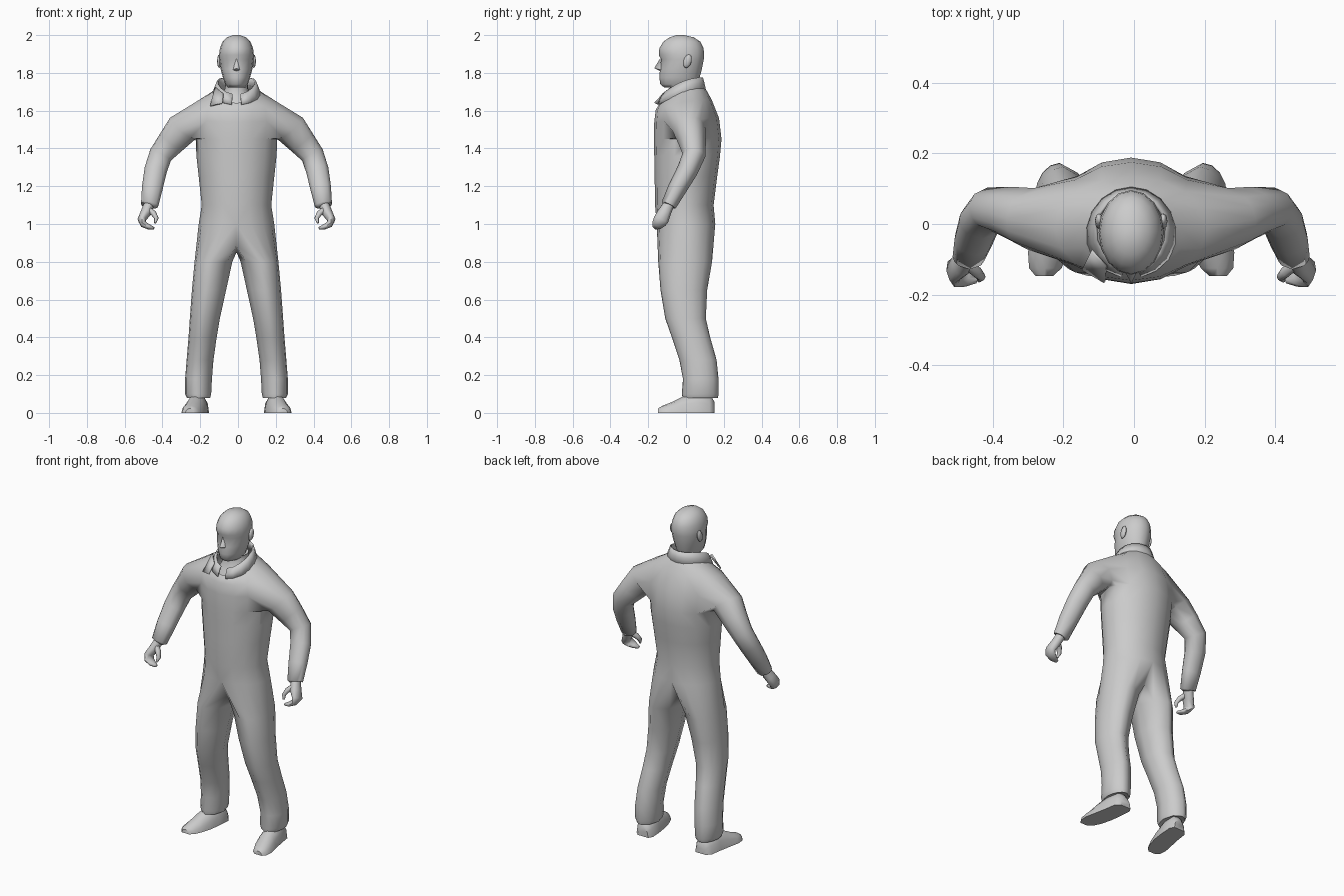
import bpy, bmesh, math
from mathutils import Vector

if "Cube" in bpy.data.objects:
    bpy.data.objects.remove(bpy.data.objects["Cube"])

CX = -0.008  # body centre line
grey = bpy.data.materials.new("plain_grey")
grey.diffuse_color = (0.6, 0.6, 0.6, 1)
grey.use_nodes = True
grey.node_tree.nodes["Principled BSDF"].inputs["Base Color"].default_value = grey.diffuse_color


def finish(name, bm, mirror=True, thickness=0.0, angle=70):
    bmesh.ops.remove_doubles(bm, verts=bm.verts, dist=0.0005)
    bmesh.ops.recalc_face_normals(bm, faces=bm.faces)
    me = bpy.data.meshes.new(name)
    bm.to_mesh(me)
    bm.free()
    me.materials.append(grey)
    ob = bpy.data.objects.new(name, me)
    ob.location.x = CX
    bpy.context.collection.objects.link(ob)
    if mirror:
        m = ob.modifiers.new("mirror", 'MIRROR')
        m.use_clip = True
    if thickness:
        s = ob.modifiers.new("thickness", 'SOLIDIFY')
        s.thickness = thickness
        s.offset = 0
    bpy.ops.object.select_all(action='DESELECT')
    bpy.context.view_layer.objects.active = ob
    ob.select_set(True)
    bpy.ops.object.shade_smooth_by_angle(angle=math.radians(angle))
    return ob


def oval(z, xc, rx, yf, yb, angles, zf=None):
    """Horizontal section; zf lets the front edge sit at another height."""
    pts = []
    for a in angles:
        s, c = math.sin(math.radians(a)), math.cos(math.radians(a))
        if abs(c) < 1e-6:
            c = 0
        dz = 0 if zf is None else (zf - z) * ((1 - s) / 2) ** 2
        pts.append(Vector((xc + rx * c, (yf + yb) / 2 + (yb - yf) / 2 * s, z + dz)))
    return pts


def tilted(centre, direction, ru, rv, angles):
    """Section square to a limb's direction."""
    d = Vector(direction).normalized()
    u = Vector((0, 1, 0)) - d * d.y
    u.normalize()
    v = d.cross(u)
    return [Vector(centre) + u * ru * math.cos(math.radians(a))
            + v * rv * math.sin(math.radians(a)) for a in angles]


def bridge(bm, a, b, closed=True):
    n = len(a)
    for i in range(n if closed else n - 1):
        j = (i + 1) % n
        bm.faces.new((a[i], a[j], b[j], b[i]))


def loft(bm, start, sections, cap=True):
    for sec in sections:
        new = [bm.verts.new(p) for p in sec]
        if start:
            bridge(bm, start, new)
        elif cap:
            bm.faces.new(new)
        start = new
    if cap:
        bm.faces.new(start)
    return start


def limb(bm, start, path, angles, cap=True):
    pts = [Vector(p[:3]) for p in path]
    secs = []
    for i, p in enumerate(path):
        d = pts[min(i + 1, len(pts) - 1)] - pts[max(i - 1, 0)]
        secs.append(tilted(pts[i], d, p[3], p[4], angles))
    return loft(bm, start, secs, cap)


# Overalls: half torso, with leg and sleeve grown from its open edges
HALF = [-90 + 22.5 * i for i in range(9)]
bm = bmesh.new()
torso = [  # z, half width, front y, back y, front z
    (1.00, .200, -.155, .155, 1.00), (1.10, .184, -.164, .146, 1.10),
    (1.25, .200, -.166, .165, 1.25), (1.36, .212, -.168, .180, 1.36),
    (1.45, .216, -.170, .188, 1.45), (1.56, .225, -.168, .175, 1.54),
    (1.66, .215, -.160, .135, 1.605), (1.705, .145, -.148, .110, 1.625),
    (1.735, .105, -.135, .092, 1.640)]
rows = [[bm.verts.new(p) for p in oval(z, 0, rx, yf, yb, HALF, zf)]
        for z, rx, yf, yb, zf in torso]
for r in range(len(rows) - 1):
    for c in range(8):
        if not (r in (4, 5) and 2 <= c < 6):  # leave the armhole open
            bm.faces.new((rows[r][c], rows[r][c + 1], rows[r + 1][c + 1], rows[r + 1][c]))

# Trouser leg
crotch = [bm.verts.new(p) for p in ((0, .09, .885), (0, 0, .85), (0, -.09, .885))]
LEG = HALF + [135, 180, 225]
legs = [  # z, inner x, outer x, front y, back y
    (.80, .022, .222, -.147, .138), (.65, .055, .236, -.135, .112),
    (.50, .088, .247, -.110, .105), (.40, .105, .254, -.075, .128),
    (.28, .122, .264, -.035, .162), (.18, .130, .272, -.016, .172),
    (.10, .134, .272, -.022, .173), (.078, .140, .262, -.018, .168),
    (.085, .155, .245, .0, .15)]
loft(bm, rows[0] + crotch,
     [oval(z, (a + b) / 2, (b - a) / 2, yf, yb, LEG) for z, a, b, yf, yb in legs])

# Sleeve
ARM = [225, 247.5, 270, 292.5, 315, 0, 45, 67.5, 90, 112.5, 135, 180]
armhole = rows[4][2:7] + [rows[5][6]] + rows[6][6:1:-1] + [rows[5][2]]
sleeve = [(.285, .015, 1.505, .088, .088), (.345, .032, 1.435, .074, .074),
          (.402, .042, 1.365, .062, .062), (.428, .008, 1.285, .056, .060),
          (.446, -.045, 1.19, .050, .055), (.460, -.092, 1.10, .041, .046),
          (.462, -.094, 1.095, .028, .030)]
limb(bm, armhole, sleeve, ARM)
finish("overalls", bm)

# Hands: curled mitten and thumb
EIGHT = [45 * i for i in range(8)]
bm = bmesh.new()
limb(bm, None, [(.458, -.085, 1.115, .028, .028), (.480, -.115, 1.06, .036, .028),
                (.502, -.132, 1.022, .040, .022), (.492, -.145, .998, .036, .018),
                (.465, -.152, .985, .026, .014), (.437, -.156, .977, .012, .007)], EIGHT)
finish("hand", bm)
bm = bmesh.new()
limb(bm, None, [(.468, -.112, 1.08, .016, .016), (.438, -.135, 1.055, .017, .015),
                (.424, -.150, 1.03, .013, .012), (.431, -.160, 1.005, .006, .006)], EIGHT)
finish("thumb", bm)

# Shoes: domed sections along the foot with a flat sole
bm = bmesh.new()
secs = []
for x, y, w, h in ((.195, .150, .035, .06), (.200, .125, .055, .10), (.208, .05, .058, .11),
                   (.220, -.02, .060, .085), (.234, -.08, .058, .055),
                   (.243, -.125, .046, .038), (.246, -.147, .025, .024)):
    secs.append([Vector((x + w * math.cos(math.radians(a)), y,
                         h * max(0, math.sin(math.radians(a)))))
                 for a in (-20, 0, 30, 60, 90, 120, 150, 180, 200)])
    secs[-1][0].x -= w * .15
    secs[-1][-1].x += w * .15
loft(bm, None, secs)
finish("shoe", bm, angle=50)

# Head and neck
RING = [-90 + 22.5 * i for i in range(16)]
skull = [(1.58, .105, -.135, .05), (1.66, .085, -.10, .07), (1.715, .062, -.055, .07),
         (1.735, .062, -.065, .07), (1.722, .046, -.115, .045), (1.74, .060, -.136, .06),
         (1.775, .072, -.141, .072), (1.82, .084, -.138, .084), (1.872, .091, -.132, .094),
         (1.895, .092, -.144, .096), (1.93, .088, -.141, .093), (1.965, .074, -.120, .076),
         (1.988, .050, -.088, .042), (2.0, .018, -.05, -.01)]
bm = bmesh.new()
secs = [oval(z, 0, rx, yf, yb, RING) for z, rx, yf, yb in skull]
loft(bm, None, secs)
finish("head", bm, mirror=False)

# Nose
bm = bmesh.new()
v = [bm.verts.new(p) for p in ((0, -.136, 1.878), (0, -.168, 1.825), (0, -.135, 1.808),
                               (.02, -.130, 1.815))]
bm.faces.new((v[0], v[1], v[3]))
bm.faces.new((v[1], v[2], v[3]))
finish("nose", bm)

# Ears
bm = bmesh.new()
bmesh.ops.create_uvsphere(bm, u_segments=8, v_segments=6, radius=1)
for p in bm.verts:
    p.co = Vector((.091 + p.co.x * .012, .008 + p.co.y * .022 + p.co.z * .007,
                   1.862 + p.co.z * .036))
finish("ear", bm)

# Collar: standing strip, open at the throat
bm = bmesh.new()
arc = [-78 + 21 * i for i in range(9)]
bands = [oval(1.70, 0, .128, -.150, .104, arc, 1.63),
         oval(1.745, 0, .112, -.142, .094, arc, 1.655),
         oval(1.775, 0, .100, -.126, .086, arc, 1.685)]
bands = [[bm.verts.new(p) for p in b] for b in bands]
for b in bands:
    b[-1].co.x = 0
for lo, hi in zip(bands, bands[1:]):
    bridge(bm, lo, hi, closed=False)
finish("collar", bm, thickness=.008)

# Folded lapel on one side
bm = bmesh.new()
v = [bm.verts.new(p) for p in ((-.112, -.075, 1.725), (-.138, -.128, 1.625),
                               (-.075, -.165, 1.640), (-.070, -.120, 1.690))]
bm.faces.new((v[0], v[1], v[3]))
bm.faces.new((v[1], v[2], v[3]))
finish("lapel", bm, mirror=False, thickness=.008)
